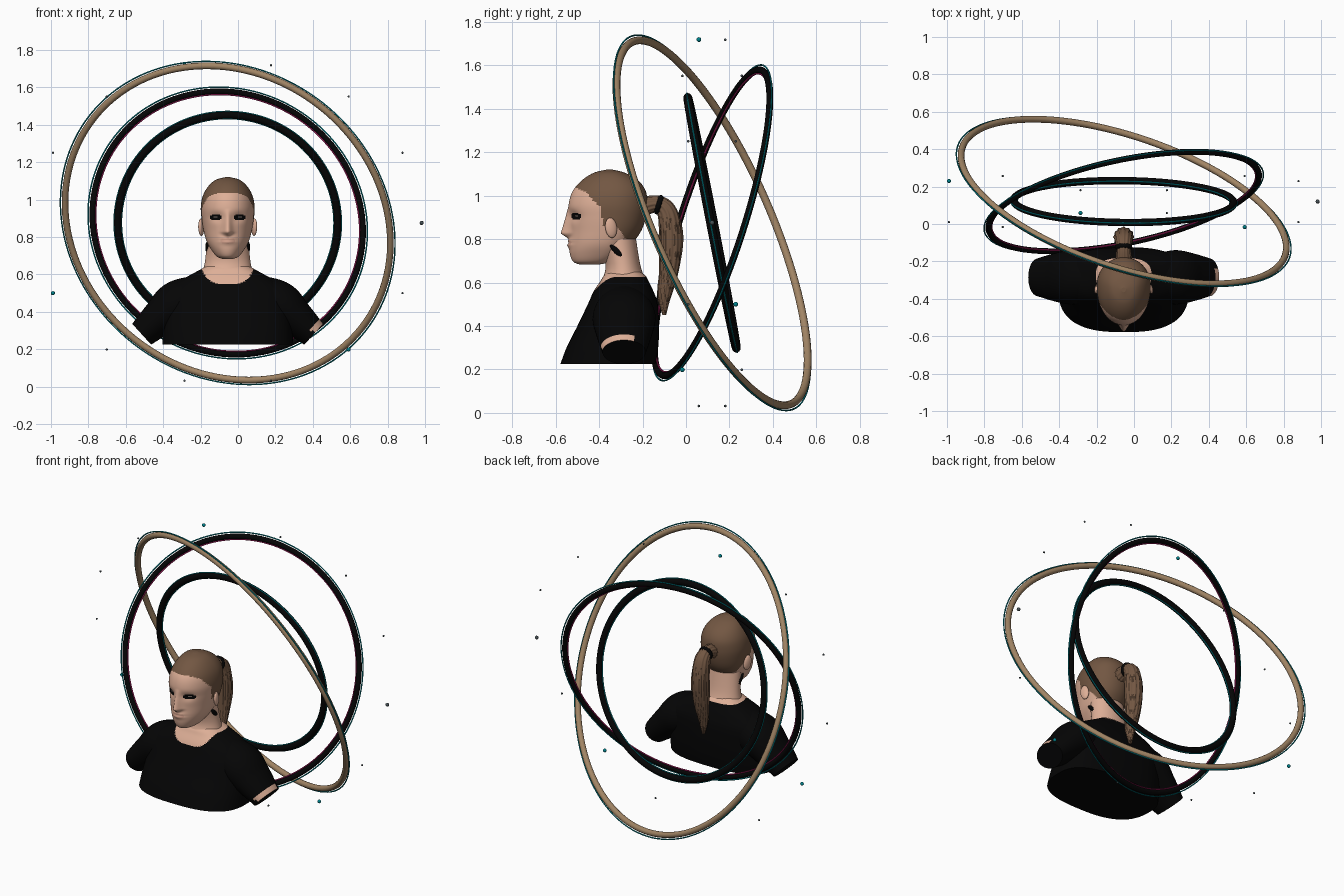
import bpy, bmesh, math
from math import sin, cos, pi, exp
from mathutils import Vector

if "Cube" in bpy.data.objects:
    bpy.data.objects.remove(bpy.data.objects["Cube"])

CX = -0.055                       # centre line of the figure
HUB = Vector((CX, 0.12, 0.875))   # common centre of the rings


def material(name, r, g, b):
    m = bpy.data.materials.new(name)
    m.use_nodes = True
    m.diffuse_color = (r, g, b, 1)
    bsdf = m.node_tree.nodes["Principled BSDF"]
    bsdf.inputs["Base Color"].default_value = (r, g, b, 1)
    bsdf.inputs["Roughness"].default_value = 0.7
    return m


SKIN = material("skin", 0.73, 0.43, 0.31)
LIP = material("lip", 0.62, 0.34, 0.25)
HAIR = material("brown hair", 0.17, 0.095, 0.055)
STREAK = material("dark hair streak", 0.06, 0.034, 0.02)
BLACK = material("black cloth", 0.0015, 0.0015, 0.0016)
EYE = material("eye grey", 0.25, 0.2, 0.17)
GOLD = material("dull gold", 0.36, 0.235, 0.13)
TEAL = material("teal", 0.0, 0.23, 0.27)
MAGENTA = material("magenta", 0.45, 0.015, 0.14)
GREY = material("dark grey", 0.06, 0.08, 0.09)


def spline(rows, n):
    """Sample a table of values smoothly (Catmull-Rom) at n places."""
    out = []
    for i in range(n):
        t = i / (n - 1) * (len(rows) - 1)
        k = min(int(t), len(rows) - 2)
        f = t - k
        quad = [rows[max(0, min(len(rows) - 1, k + j))] for j in (-1, 0, 1, 2)]
        out.append([b + 0.5 * f * (c - a + f * (2 * a - 5 * b + 4 * c - d + f * (3 * (b - c) + d - a)))
                    for a, b, c, d in zip(*quad)])
    return out


def loft(name, rings, mats, rule=None):
    """Skin closed rings of points, cap the ends, colour faces by rule(centre)."""
    bm = bmesh.new()
    vs = [[bm.verts.new(p) for p in ring] for ring in rings]
    n = len(rings[0])
    for lo, hi in zip(vs, vs[1:]):
        for i in range(n):
            j = (i + 1) % n
            bm.faces.new((lo[i], lo[j], hi[j], hi[i])).smooth = True
    bm.faces.new(vs[0])
    bm.faces.new(vs[-1])
    bmesh.ops.recalc_face_normals(bm, faces=bm.faces)
    if rule:
        for f in bm.faces:
            f.material_index = rule(f.calc_center_median())
    mesh = bpy.data.meshes.new(name)
    bm.to_mesh(mesh)
    bm.free()
    for m in mats:
        mesh.materials.append(m)
    bpy.context.collection.objects.link(bpy.data.objects.new(name, mesh))


def body_rings(table, n, sides, mid, power, shape=None):
    """Level sections from rows of (height, front, back, half width)."""
    rings = []
    for z, front, back, hw in spline(table, n):
        yc = front + mid * (back - front)
        ring = []
        for i in range(sides):
            a = 2 * pi * i / sides
            c, s = cos(a), sin(a)
            dx = hw * math.copysign(abs(c) ** power, c)
            y = yc + (abs(s) ** power) * ((back - yc) if s > 0 else (front - yc))
            if shape:
                y += shape(dx, y, z)
            ring.append(Vector((CX + dx, y, z)))
        rings.append(ring)
    return rings


def tube_rings(rows, n, sides, side_axis, groove=0):
    """Sections along a path from rows of (x, y, z, side radius, in-plane radius)."""
    rows = spline(rows, n)
    pts = [Vector(r[:3]) for r in rows]
    rings = []
    for k, p in enumerate(pts):
        t = (pts[min(k + 1, n - 1)] - pts[max(k - 1, 0)]).normalized()
        nrm = side_axis.cross(t)
        ring = []
        for i in range(sides):
            a = 2 * pi * i / sides
            g = 1 + groove * cos(a * sides / 4) * (1 + 0.5 * sin(k * 0.3 + i))
            ring.append(p + g * (side_axis * cos(a) * rows[k][3] + nrm * sin(a) * rows[k][4]))
        rings.append(ring)
    return rings


def ball(name, loc, scale, mat, rot=(0, 0, 0), seg=20):
    bpy.ops.mesh.primitive_uv_sphere_add(segments=seg, ring_count=seg // 2, radius=1, location=loc, rotation=rot)
    ob = bpy.context.object
    ob.name, ob.scale = name, scale
    ob.data.materials.append(mat)
    bpy.ops.object.shade_smooth()


def hoop(name, centre, normal, major, minor, mat, seg=128, sides=12):
    rot = Vector(normal).to_track_quat('Z', 'Y').to_euler()
    bpy.ops.mesh.primitive_torus_add(location=centre, rotation=rot, major_radius=major, minor_radius=minor,
                                     major_segments=seg, minor_segments=sides)
    bpy.context.object.name = name
    bpy.context.object.data.materials.append(mat)
    bpy.ops.object.shade_smooth()


# Head with modelled face
def face_shape(dx, y, z):
    if y > -0.4:
        return 0
    h = min(1, max(0, (0.95 - z) / 0.12)) if z > 0.825 else max(0, (z - 0.8) / 0.025)
    d = -0.043 * h * exp(-(dx / (0.012 + 0.013 * h)) ** 2)
    d += 0.013 * exp(-((abs(dx) - 0.06) / 0.032) ** 2 - ((z - 0.905) / 0.024) ** 2)
    d -= 0.014 * exp(-(dx / 0.04) ** 2 - ((z - 0.78) / 0.02) ** 2)
    return d + 0.008 * exp(-(dx / 0.04) ** 2 - ((z - 0.783) / 0.006) ** 2)


HAIRLINE = [(-0.6, 1.035), (-0.5, 1.035), (-0.46, 1.015), (-0.42, 0.97), (-0.395, 0.95), (-0.38, 0.86),
            (-0.35, 0.88), (-0.31, 0.85), (-0.27, 0.79), (-0.2, 0.75), (0, 0.75)]


def head_colour(c):
    for (y0, z0), (y1, z1) in zip(HAIRLINE, HAIRLINE[1:]):
        if y0 <= c.y < y1 and c.z > z0 + (z1 - z0) * (c.y - y0) / (y1 - y0):
            return 1
    dx = abs(c.x - CX)
    if c.y < -0.42:
        e = ((dx - 0.063) / 0.034) ** 2 + ((c.z - 0.905) / 0.016) ** 2
        if e < 1:
            return 4 if e < 0.1 else 2
        if (dx / 0.04) ** 2 + ((c.z - 0.78) / 0.016) ** 2 < 1:
            return 3
    return 0


head = [(0.683, -0.49, -0.4, 0.03), (0.697, -0.52, -0.34, 0.06), (0.735, -0.535, -0.28, 0.09),
        (0.78, -0.535, -0.245, 0.114), (0.84, -0.533, -0.205, 0.13), (0.9, -0.537, -0.185, 0.14),
        (0.96, -0.54, -0.178, 0.144), (1.02, -0.522, -0.185, 0.133), (1.07, -0.48, -0.22, 0.105),
        (1.105, -0.425, -0.28, 0.065), (1.12, -0.365, -0.34, 0.012)]
loft("head", body_rings(head, 100, 112, 0.58, 0.97, face_shape), [SKIN, HAIR, BLACK, LIP, EYE], head_colour)

# Neck
neck = [(0.5, -0.42, -0.17, 0.16), (0.6, -0.39, -0.185, 0.136), (0.68, -0.37, -0.21, 0.12),
        (0.8, -0.4, -0.23, 0.11)]
loft("neck", body_rings(neck, 14, 40, 0.5, 1), [SKIN])


# Shirt body, with bare skin inside the round neckline
def shirt_colour(c):
    line = 0.55 + 0.07 * ((c.x - CX) / 0.135) ** 4
    return int(c.z > (line if c.y < -0.33 else 0.625))


torso = [(0.225, -0.578, -0.14, 0.35), (0.3, -0.55, -0.128, 0.345), (0.4, -0.5, -0.124, 0.335),
         (0.5, -0.452, -0.13, 0.325), (0.56, -0.425, -0.15, 0.265), (0.605, -0.395, -0.172, 0.185),
         (0.63, -0.38, -0.185, 0.14), (0.65, -0.36, -0.21, 0.11)]
loft("shirt_body", body_rings(torso, 110, 120, 0.55, 0.75), [BLACK, SKIN], shirt_colour)

# Sleeves, ears and earrings on both sides
for side, s in (("left", 1), ("right", -1)):
    sleeve = [(0.15, 0.47, 0.12, 0.125), (0.27, 0.44, 0.145, 0.125), (0.36, 0.37, 0.13, 0.1),
              (0.46, 0.28, 0.1, 0.075)]
    rows = [(CX + s * dx, -0.285, z, ry, rn) for dx, z, ry, rn in sleeve]
    # The left sleeve is turned up, baring a strip of arm
    loft(side + "_sleeve", tube_rings(rows, 30, 40, Vector((0, 1, 0))), [BLACK, SKIN],
         lambda c: int(s > 0 and c.x - CX - c.z > 0.135 and c.z > 0.295 and c.y < -0.24))
    ball(side + "_ear", (CX + s * 0.142, -0.345, 0.852), (0.014, 0.028, 0.047), SKIN, (0.15, 0, s * 0.3))
    ball(side + "_earring", (CX + s * 0.11, -0.32, 0.745), (0.01, 0.013, 0.04), BLACK, (0.8, 0, 0))

# Ponytail and its tie
tail = [(-0.21, 0.945, 0.045), (-0.135, 0.962, 0.036), (-0.09, 0.93, 0.044), (-0.072, 0.85, 0.051),
        (-0.07, 0.76, 0.052), (-0.08, 0.65, 0.043), (-0.1, 0.54, 0.03), (-0.1, 0.45, 0.008)]
loft("ponytail", tube_rings([(CX, y, z, r, r) for y, z, r in tail], 60, 48, Vector((1, 0, 0)), 0.06),
     [HAIR, STREAK], lambda c: int(sin(300 * (c.x + c.y)) > 0.75 and c.z < 0.9))
hoop("hair_tie", (CX, -0.125, 0.958), (0, 1, -0.3), 0.033, 0.013, BLACK, 32)

# Three tilted rings with thin coloured lines round their rims
for name, normal, major, minor, mat, lines in (
        ("outer_ring", (0.294, 0.875, 0.384), 0.91, 0.018, GOLD, ((0.026, TEAL),)),
        ("middle_ring", (-0.198, 0.933, -0.301), 0.738, 0.016, BLACK, ((0.024, TEAL), (-0.018, MAGENTA))),
        ("inner_ring", (0.012, 0.98, 0.19), 0.588, 0.02, BLACK, ((0.0195, TEAL), (-0.0195, TEAL)))):
    hoop(name, HUB, normal, major, minor, mat)
    for offset, colour in lines:
        label = "_outside_line" if offset > 0 else "_inside_line"
        hoop(name + label, HUB, normal, major + offset, 0.004, colour, sides=6)

# Floating beads on a wavy orbit
for i in range(14):
    a = 2 * pi * i / 14
    big = i % 4 == 0
    r = 0.011 if big else 0.006
    ball("bead_%d" % (i + 1), HUB + Vector((1.037 * cos(a), 0.14 * sin(2 * a), 0.865 * sin(a))), (r, r, r),
         TEAL if big and i else GREY, seg=12)
